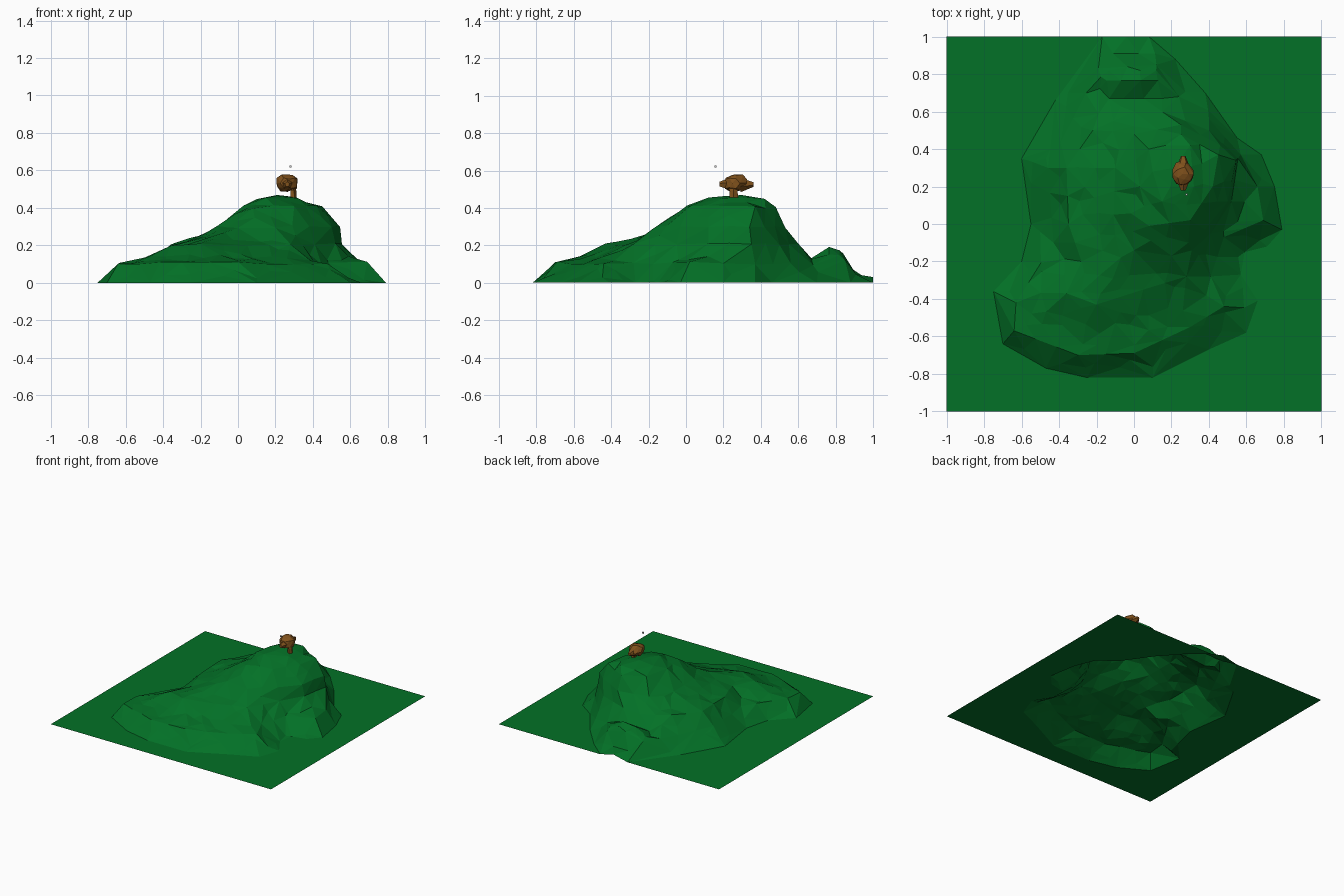
import bpy, bmesh, math, random
from mathutils import Vector, Matrix
from mathutils.geometry import delaunay_2d_cdt

if "Cube" in bpy.data.objects:
    bpy.data.objects.remove(bpy.data.objects["Cube"])

random.seed(4)


def material(name, rgb):
    m = bpy.data.materials.new(name)
    m.diffuse_color = (*rgb, 1)
    m.use_nodes = True
    m.node_tree.nodes["Principled BSDF"].inputs["Base Color"].default_value = m.diffuse_color
    return m


green = material("grass_green", (0.001, 0.165, 0.02))
brown = material("bark_brown", (0.22, 0.085, 0.012))


def add_object(name, bm, mat=None):
    me = bpy.data.meshes.new(name)
    bm.to_mesh(me)
    bm.free()
    ob = bpy.data.objects.new(name, me)
    bpy.context.collection.objects.link(ob)
    if mat:
        me.materials.append(mat)
    return ob


# Height contours of the hill, from foot to summit
foot = [(-.17, 1), (.08, 1), (.22, .88), (.38, .7), (.55, .46), (.68, .37), (.75, .2),
        (.79, -.03), (.71, -.12), (.59, -.15), (.57, -.27), (.66, -.41), (.6, -.58),
        (.4, -.67), (.1, -.82), (-.25, -.82), (-.47, -.77), (-.7, -.64), (-.75, -.36),
        (-.6, -.2), (-.55, 0), (-.6, .35), (-.42, .66)]
shelf = [(.12, .85), (.24, .68), (.4, .56), (.57, .37), (.66, .2), (.69, .02), (.48, -.07),
         (.41, -.28), (.48, -.44), (.3, -.55), (0, -.69), (-.3, -.7), (-.64, -.57),
         (-.63, -.42), (-.43, -.1), (-.46, .3), (-.19, .83)]
terrace = [(.15, .6), (.4, .5), (.555, .35), (.52, .12), (.41, -.05), (.28, -.28),
           (.05, -.35), (-.2, -.43), (-.36, -.37), (-.28, -.2), (-.35, 0), (-.36, .3),
           (-.22, .5), (0, .6)]
upper = [(.25, .53), (.46, .42), (.545, .34), (.5, .12), (.38, -.03), (.2, -.17),
         (0, -.14), (-.11, .05), (-.1, .3), (0, .48)]
crown = [(.25, .48), (.45, .37), (.42, .2), (.3, .02), (.08, -.01), (.03, .2), (.08, .4)]
top = [(.3, .42), (.32, .2), (.15, .12), (.1, .28), (.17, .42)]
# (height, contour, easing of the slope above it)
levels = [(0, foot, 1.2), (.105, shelf, 1.6), (.205, terrace, 1.4), (.3, upper, .9),
          (.405, crown, .8), (.45, top, 1)]


def inside(p, poly):
    hit = False
    for (ax, ay), (bx, by) in zip(poly, poly[1:] + poly[:1]):
        if (ay > p.y) != (by > p.y) and p.x < (bx - ax) * (p.y - ay) / (by - ay) + ax:
            hit = not hit
    return hit


def distance(p, poly):
    best = 9
    for a, b in zip(poly, poly[1:] + poly[:1]):
        a, b = Vector(a), Vector(b)
        t = max(0, min(1, (p - a).dot(b - a) / (b - a).length_squared))
        best = min(best, (p - a.lerp(b, t)).length)
    return best


def height(p):
    z = 0
    for i, (lev, poly, ease) in enumerate(levels):
        if not inside(p, poly):
            break
        d = distance(p, poly)
        if i + 1 < len(levels):
            nxt, inner, _ = levels[i + 1]
            z = lev + (nxt - lev) * (d / (d + distance(p, inner) + 1e-6)) ** ease
        else:
            z = lev + min(.01, d * .12)
    # rear knoll and the dip in front of it
    z += .085 * math.exp(-(p.x / .16) ** 2 - ((p.y - .79) / .065) ** 2)
    return z - .035 * math.exp(-(p.x / .18) ** 2 - ((p.y - .67) / .045) ** 2)


# Terrain points: ground corners, contour points, knoll ridge, scattered infill
pts, zs, edges = [], [], []
for c in ((-1, -1), (1, -1), (1, 1), (-1, 1)):
    pts.append(Vector(c))
    zs.append(0)
pts.append(Vector((-.04, 1)))
zs.append(.03)
for lev, poly, _ in levels:
    start = len(pts)
    for a, b in zip(poly, poly[1:] + poly[:1]):
        a, b = Vector(a), Vector(b)
        n = 1 if lev == 0 else max(1, round((b - a).length / .14))
        for k in range(n):
            p = a.lerp(b, k / n)
            pts.append(p)
            # flat foot, back edge of the shelf kept low
            zs.append(0 if lev == 0 else height(p) + random.uniform(-.008, .008)
                      + (lev if height(p) < lev * .8 else 0))
    count = len(pts) - start
    edges += [(start + k, start + (k + 1) % count) for k in range(count)]
for x in (-.13, -.05, .04, .13):
    for y in (.67, .765, .82, .91):
        p = Vector((x + random.uniform(-.02, .02), y))
        pts.append(p)
        zs.append(height(p) if y < .9 else .045)
N = 19
for i in range(N):
    for j in range(N):
        p = Vector((-.9 + 1.8 * (i + random.uniform(.2, .8)) / N,
                    -.9 + 1.86 * (j + random.uniform(.2, .8)) / N))
        near_knoll = abs(p.x) < .17 and p.y > .63
        if inside(p, foot) and not near_knoll and all(distance(p, lv[1]) > .028 for lv in levels):
            pts.append(p)
            zs.append(max(0, height(p) + random.uniform(-.01, .01)))

# Hill: triangulated open sheet
verts, _, faces, origin, _, _ = delaunay_2d_cdt(pts, edges, [], 0, 1e-5)
bm = bmesh.new()
bv = [bm.verts.new((v.x, v.y, zs[o[0]] if o else height(v))) for v, o in zip(verts, origin)]
for f in faces:
    bm.faces.new([bv[i] for i in f])
bmesh.ops.recalc_face_normals(bm, faces=bm.faces)
if sum(f.normal.z for f in bm.faces) < 0:
    bmesh.ops.reverse_faces(bm, faces=bm.faces)
add_object("hill", bm, green)

# Tree trunk: five-sided, flared at foot and crown
bm = bmesh.new()
rings = []
for z, r, x in ((.43, .03, .295), (.46, .024, .295), (.49, .022, .295), (.52, .035, .28)):
    rings.append([bm.verts.new((x + .75 * r * math.cos(k * math.tau / 5),
                                .255 + r * math.sin(k * math.tau / 5), z)) for k in range(5)])
for a, b in zip(rings, rings[1:]):
    for k in range(5):
        bm.faces.new((a[k], a[(k + 1) % 5], b[(k + 1) % 5], b[k]))
bm.faces.new(rings[-1])
add_object("tree_trunk", bm, brown)

# Tree crown: jagged faceted ball
bm = bmesh.new()
bmesh.ops.create_icosphere(bm, subdivisions=2, radius=1)
for v in bm.verts:
    v.co *= random.uniform(.86, 1.1)
    v.co = Vector((.26 + .06 * v.co.x, .268 + .068 * v.co.y, .532 + .05 * v.co.z))
add_object("tree_crown", bm, brown)

# Branch tips reaching to both sides
for s, name in ((-1, "branch_front"), (1, "branch_back")):
    bm = bmesh.new()
    bmesh.ops.create_cone(bm, segments=5, radius1=.042, radius2=.013, depth=.07, cap_ends=True,
                          matrix=Matrix.Translation((.263, .27 + s * .057, .526))
                          @ Matrix.Rotation(-s * math.pi / 2, 4, 'X'))
    add_object(name, bm, brown)

# Small floating cube above the tree
bm = bmesh.new()
bmesh.ops.create_cube(bm, size=.011, matrix=Matrix.Translation((.28, .158, .622)))
add_object("floating_cube", bm)
